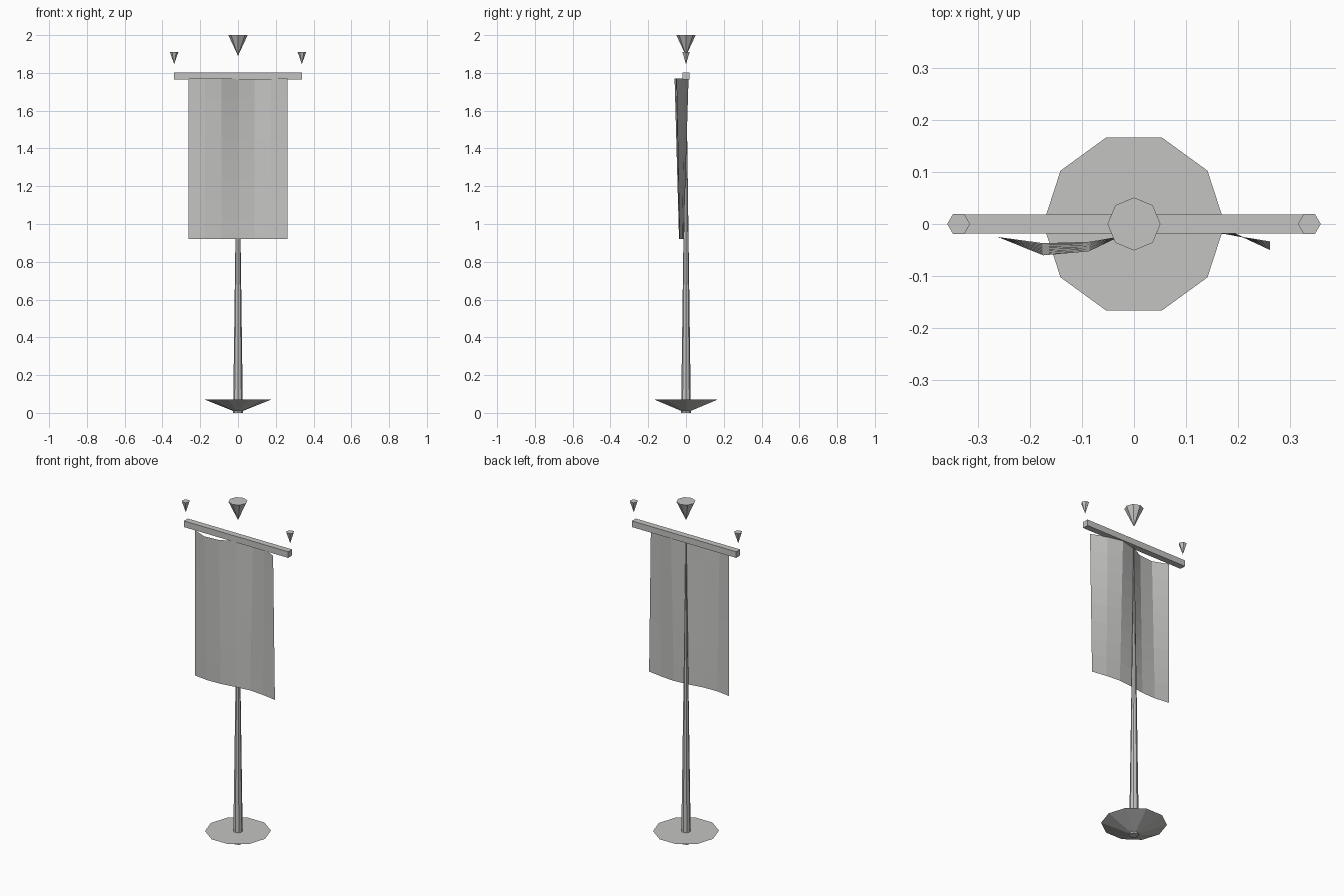
import bpy, bmesh, math
from mathutils import Vector

old = bpy.data.objects.get("Cube")
if old:
    bpy.data.objects.remove(old, do_unlink=True)

GREY = (0.55, 0.55, 0.54, 1.0)
grey = bpy.data.materials.new("plain grey")
grey.use_nodes = True
grey.diffuse_color = GREY
grey.node_tree.nodes["Principled BSDF"].inputs["Base Color"].default_value = GREY


def add_object(name, bm):
    mesh = bpy.data.meshes.new(name)
    bm.to_mesh(mesh)
    bm.free()
    mesh.materials.append(grey)
    obj = bpy.data.objects.new(name, mesh)
    bpy.context.collection.objects.link(obj)
    return obj


def add_cone(name, sides, r_bottom, r_top, z_bottom, z_top, x=0.0):
    """Upright cone with its first corner on the x axis."""
    bm = bmesh.new()
    rings = []
    for r, z in ((r_bottom, z_bottom), (r_top, z_top)):
        count = sides if r > 0 else 1
        rings.append([bm.verts.new((x + r * math.cos(i * math.tau / sides),
                                    r * math.sin(i * math.tau / sides), z))
                      for i in range(count)])
    low, high = rings
    for i in range(sides):
        j = (i + 1) % sides
        if len(low) == 1:
            bm.faces.new((low[0], high[j], high[i]))
        elif len(high) == 1:
            bm.faces.new((low[i], low[j], high[0]))
        else:
            bm.faces.new((low[i], low[j], high[j], high[i]))
    if len(low) > 1:
        bm.faces.new(low[::-1])
    if len(high) > 1:
        bm.faces.new(high)
    return add_object(name, bm)


# Stand: upturned cone foot and tapering pole
add_cone("base", 10, 0, 0.175, 0.0, 0.07)
add_cone("pole", 8, 0.026, 0.002, 0.0, 1.78)

# Crossbar
bm = bmesh.new()
bmesh.ops.create_cube(bm, size=1)
bmesh.ops.scale(bm, vec=Vector((0.675, 0.036, 0.036)), verts=bm.verts)
bmesh.ops.translate(bm, vec=Vector((0, 0, 1.783)), verts=bm.verts)
add_object("crossbar", bm)

# Floating pointed finials
add_cone("centre_finial", 8, 0, 0.051, 1.89, 2.0)
for side, x in (("left", 0.338), ("right", -0.338)):
    add_cone(side + "_finial", 6, 0, 0.022, 1.845, 1.91, x)

# Rippled cloth, its folds easing towards the hem
COLS, ROWS = 6, 8
bm = bmesh.new()
grid = []
for r in range(ROWS + 1):
    v = r / ROWS
    depth = 0.013 + 0.0255 * v
    grid.append([bm.verts.new((-0.2625 + 0.525 * c / COLS,
                               -0.025 - depth * math.sin(7 * c / COLS),
                               0.92 + 0.85 * v))
                 for c in range(COLS + 1)])
for r in range(ROWS):
    for c in range(COLS):
        bm.faces.new((grid[r][c], grid[r][c + 1],
                      grid[r + 1][c + 1], grid[r + 1][c]))
add_object("banner_cloth", bm)
